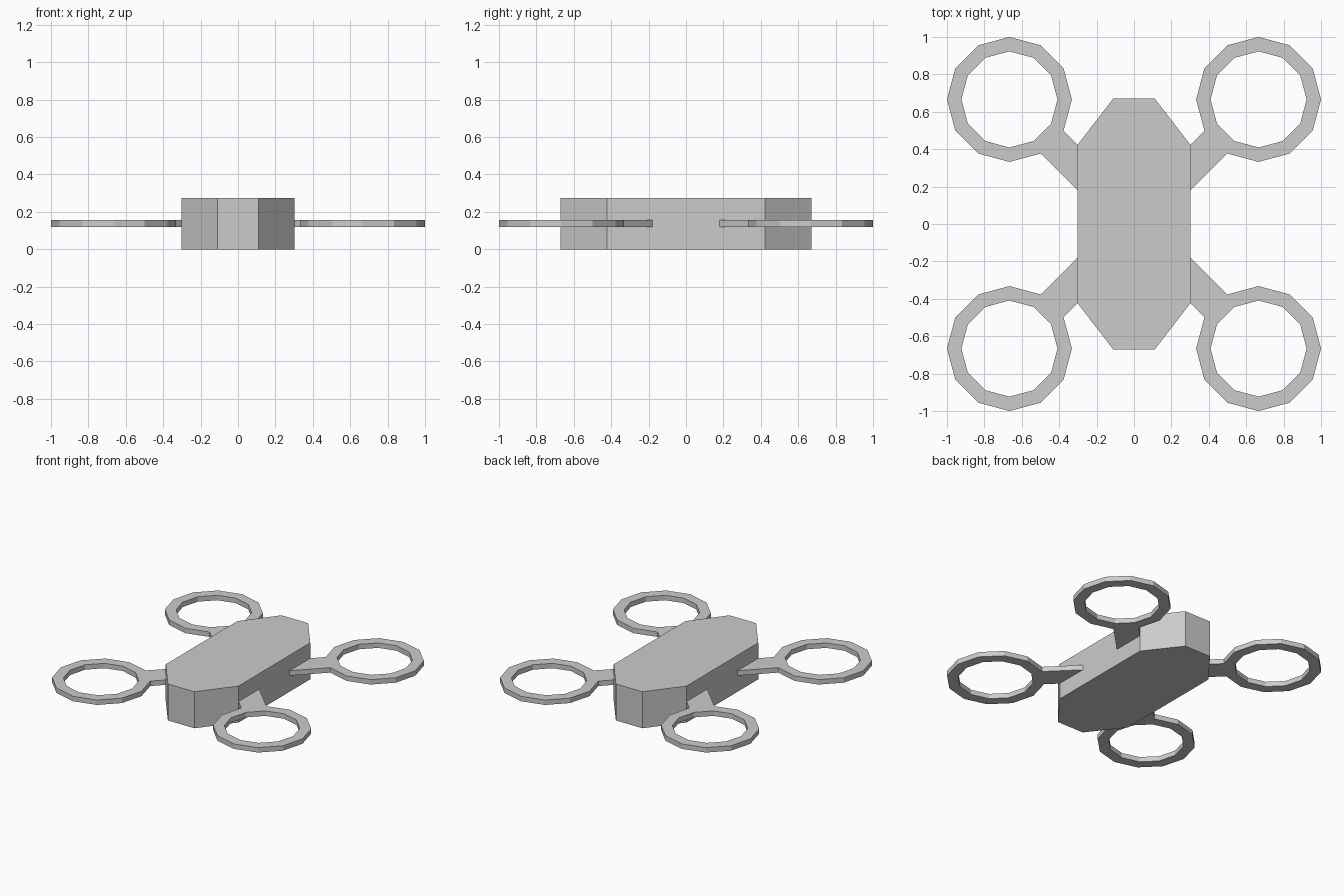
import bpy, bmesh
from math import cos, sin, radians

if "Cube" in bpy.data.objects:
    bpy.data.objects.remove(bpy.data.objects["Cube"])


def extruded(name, points, faces, z0, z1):
    """Extrude a flat layout of faces from z0 up to z1."""
    bm = bmesh.new()
    verts = [bm.verts.new((x, y, z0)) for x, y in points]
    flat = [bm.faces.new([verts[i] for i in f]) for f in faces]
    top = bmesh.ops.extrude_face_region(bm, geom=flat, use_keep_orig=True)["geom"]
    bmesh.ops.translate(bm, vec=(0, 0, z1 - z0),
                        verts=[g for g in top if isinstance(g, bmesh.types.BMVert)])
    bmesh.ops.recalc_face_normals(bm, faces=bm.faces)
    mesh = bpy.data.meshes.new(name)
    bm.to_mesh(mesh)
    bm.free()
    obj = bpy.data.objects.new(name, mesh)
    bpy.context.collection.objects.link(obj)
    return obj


# Body: tapered octagonal prism
quarter = [(0.302, 0.423), (0.11, 0.672)]
outline = (quarter + [(-x, y) for x, y in reversed(quarter)]
           + [(-x, -y) for x, y in quarter] + [(x, -y) for x, y in reversed(quarter)])
extruded("body", outline, [range(8)], 0.0, 0.273)

# Rotor guard: 12-sided ring with a diagonal arm running into the body
SIDES, CENTRE, OUTER, INNER = 12, 0.666, 0.334, 0.257
points = [(CENTRE + r * cos(radians(30 * i)), CENTRE + r * sin(radians(30 * i)))
          for r in (OUTER, INNER) for i in range(SIDES)]
faces = [(i, (i + 1) % SIDES, SIDES + (i + 1) % SIDES, SIDES + i) for i in range(SIDES)]
ARM_END = 0.292
for i in (7, 8):
    x, y = points[i]
    points.append((ARM_END, y - (x - ARM_END)))
faces.append((8, 7, 24, 25))
guards = extruded("rotor_guards", points, faces, 0.12, 0.157)

# Repeat the guard at all four corners
mirror = guards.modifiers.new("mirror", 'MIRROR')
mirror.use_axis = (True, True, False)
mirror.use_mirror_merge = False
